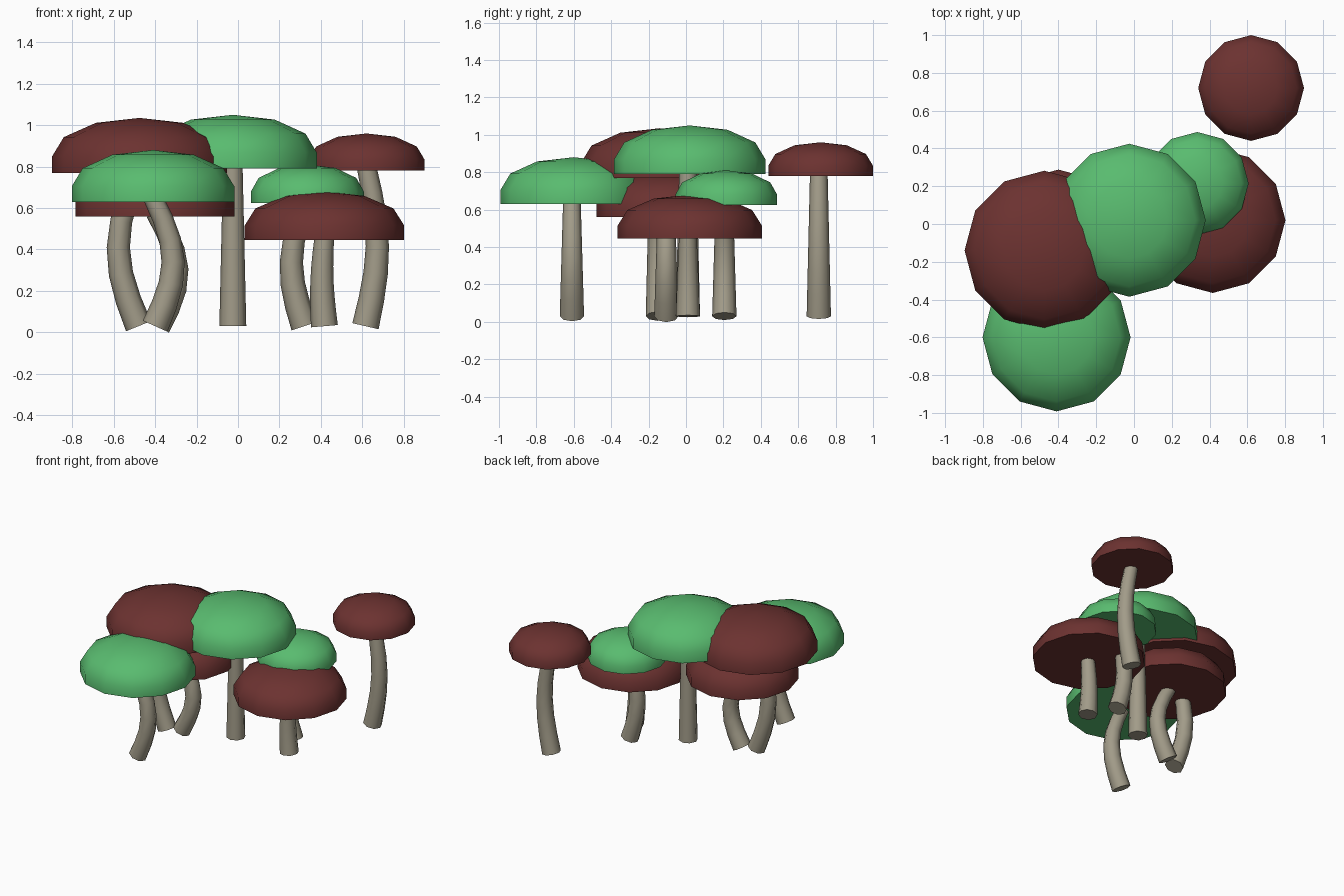
import bpy, bmesh
from math import sin, cos, pi, radians
from mathutils import Vector

if "Cube" in bpy.data.objects:
    bpy.data.objects.remove(bpy.data.objects["Cube"])


def material(name, rgb):
    m = bpy.data.materials.new(name)
    m.diffuse_color = (*rgb, 1)
    m.use_nodes = True
    m.node_tree.nodes["Principled BSDF"].inputs["Base Color"].default_value = m.diffuse_color
    return m


RED = material("red_cap", (0.15, 0.032, 0.03))
GREEN = material("green_cap", (0.10, 0.50, 0.16))
STEM = material("stem", (0.36, 0.33, 0.25))


def loft(name, rings, mat):
    """Skin a list of point rings and close both ends."""
    bm = bmesh.new()
    vs = [[bm.verts.new(p) for p in r] for r in rings]
    n = len(rings[0])
    for a, b in zip(vs, vs[1:]):
        for i in range(n):
            j = (i + 1) % n
            bm.faces.new((a[i], a[j], b[j], b[i]))
    bm.faces.new(vs[0][::-1])
    bm.faces.new(vs[-1])
    # collapse a tiny last ring into a pole
    bmesh.ops.remove_doubles(bm, verts=bm.verts, dist=0.001)
    bmesh.ops.recalc_face_normals(bm, faces=bm.faces)
    me = bpy.data.meshes.new(name)
    bm.to_mesh(me)
    bm.free()
    ob = bpy.data.objects.new(name, me)
    bpy.context.collection.objects.link(ob)
    me.materials.append(mat)
    bpy.ops.object.select_all(action='DESELECT')
    ob.select_set(True)
    bpy.context.view_layer.objects.active = ob
    bpy.ops.object.shade_smooth_by_angle(angle=radians(50))
    return ob


def cap(name, x, y, z0, z1, r, mat):
    # flattened dome on a short upright rim, flat underneath
    h = z1 - z0
    prof = [(1, 0), (1, 0.3), (0.866, 0.65), (0.5, 0.91), (0.0005, 1)]
    rings = [[(x + r * k * cos(i * pi / 6), y + r * k * sin(i * pi / 6), z0 + h * t)
              for i in range(12)] for k, t in prof]
    loft(name, rings, mat)


def stem(name, xb, xt, y, ztop, bulge, segs=6, sides=8):
    # tapered tube bowed sideways, rings square to the path
    z0, length = 0.03, ztop - 0.03
    rings = []
    for s in range(segs + 1):
        t = s / segs
        c = Vector((xb + (xt - xb) * t + bulge * sin(pi * t), y, z0 + length * t))
        d = Vector((xt - xb + bulge * pi * cos(pi * t), 0, length)).normalized()
        u = Vector((d.z, 0, -d.x))
        v = Vector((0, 1, 0))
        r = 0.065 - 0.018 * t
        rings.append([c + r * (u * cos(2 * pi * i / sides) + v * sin(2 * pi * i / sides))
                      for i in range(sides)])
    loft(name, rings, STEM)


# name, x, y, cap bottom, cap top, radius, colour, stem base x, stem bow
MUSHROOMS = [
    ("centre", -0.025, 0.02, 0.79, 1.05, 0.405, GREEN, -0.025, 0.0),
    ("tall_left", -0.475, -0.14, 0.77, 1.035, 0.422, RED, -0.48, -0.10),
    ("front_left", -0.41, -0.60, 0.63, 0.88, 0.392, GREEN, -0.40, 0.092),
    ("low_left", -0.40, -0.095, 0.56, 0.80, 0.383, RED, -0.39, 0.10),
    ("low_right", 0.417, 0.02, 0.445, 0.68, 0.385, RED, 0.417, -0.012),
    ("small_right", 0.335, 0.215, 0.625, 0.81, 0.272, GREEN, 0.32, -0.07),
    ("back_right", 0.62, 0.72, 0.78, 0.96, 0.28, RED, 0.615, 0.055),
]
for name, x, y, z0, z1, r, mat, xb, bow in MUSHROOMS:
    cap(name + "_cap", x, y, z0, z1, r, mat)
    stem(name + "_stem", xb, x, y - 0.01, z0 + 0.02, bow)
